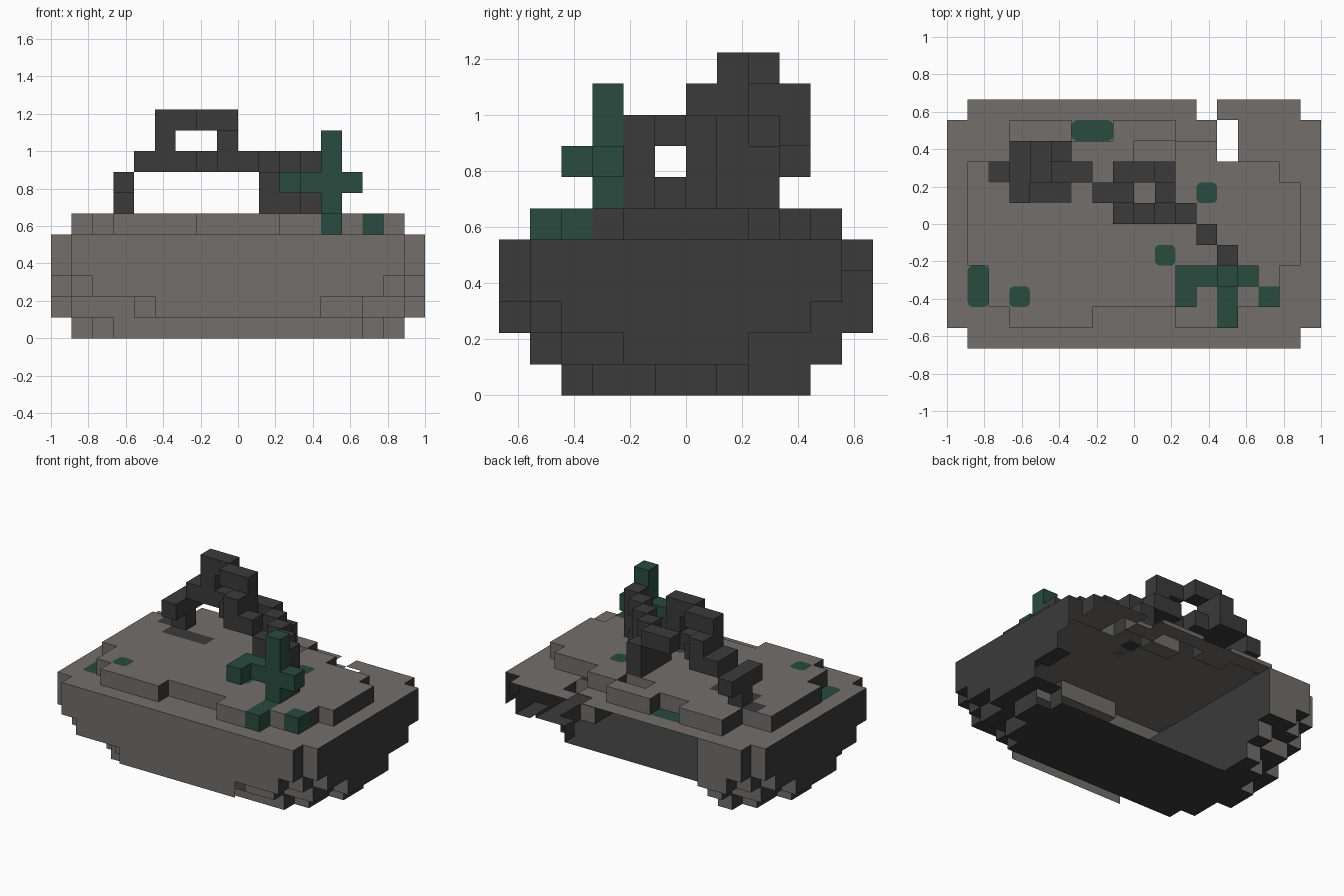
import bpy, bmesh, math

if "Cube" in bpy.data.objects:
    bpy.data.objects.remove(bpy.data.objects["Cube"])

U = 1 / 9  # edge of one block


def material(name, rgb):
    m = bpy.data.materials.new(name)
    m.diffuse_color = (*rgb, 1)
    m.use_nodes = True
    m.node_tree.nodes["Principled BSDF"].inputs["Base Color"].default_value = m.diffuse_color
    return m


GREY = material("stone grey", (0.168, 0.158, 0.145))
DARK = material("charcoal", (0.043, 0.043, 0.043))
GREEN = material("moss green", (0.023, 0.070, 0.050))
MATS = [GREY, DARK, GREEN]
DIRS = [(1, 0, 0), (-1, 0, 0), (0, 1, 0), (0, -1, 0), (0, 0, 1), (0, 0, -1)]


def finish(bm, name):
    bmesh.ops.remove_doubles(bm, verts=bm.verts, dist=1e-5)
    me = bpy.data.meshes.new(name)
    bm.to_mesh(me)
    bm.free()
    for m in MATS:
        me.materials.append(m)
    ob = bpy.data.objects.new(name, me)
    bpy.context.collection.objects.link(ob)
    return ob


def boxes(*items):
    """Cells filled by boxes given as x0, x1, y0, y1, z0, z1."""
    return {(i, j, k) for a, b, c, d, e, f in items
            for i in range(a, b) for j in range(c, d) for k in range(e, f)}


def block_mesh(name, cells, colour, keep=None):
    """Make the outer faces of a set of cells; colour and keep are rules."""
    bm = bmesh.new()
    for c in sorted(cells):
        for n in DIRS:
            if tuple(p + q for p, q in zip(c, n)) in cells:
                continue
            if keep and not keep(c, n):
                continue
            axis = [abs(v) for v in n].index(1)
            s = n[axis]
            u, w = (axis + 1) % 3, (axis + 2) % 3
            verts = []
            for a, b in ((-1, -1), (1, -1), (1, 1), (-1, 1)):
                p = [v + 0.5 for v in c]
                p[axis] += 0.5 * s
                p[u] += 0.5 * a
                p[w] += 0.5 * b * s
                verts.append(bm.verts.new([v * U for v in p]))
            bm.faces.new(verts).material_index = colour(c, n)
    return finish(bm, name)


# Rock base: half width of each row, from the middle outward, per layer
HALF = [
    [8, 7, 7, 6, 0, 0],
    [9, 9, 8, 8, 6, 4],
    [9, 9, 9, 9, 8, 7],
    [9, 9, 9, 9, 9, 8],
    [9, 9, 9, 9, 9, 8],
]
base = set()
for k, widths in enumerate(HALF):
    for r, h in enumerate(widths):
        for j in (r, -r - 1):
            base |= {(i, j, k) for i in range(-h, h)}
base.discard((-6, -5, 1))

# Raised layer on top of the rock
plateau = boxes((-7, 7, -4, 3, 5, 6), (-8, 8, -2, 2, 5, 6), (-8, -7, 2, 3, 5, 6),
                (-6, -2, -5, -4, 5, 6), (2, 5, -5, -4, 5, 6), (-6, 0, 3, 4, 5, 6),
                (-6, -3, 4, 5, 5, 6), (-1, 2, 4, 5, 5, 6), (2, 4, 3, 4, 5, 6))
mossy = {(4, -5, 5), (4, -4, 5), (6, -4, 5)}
plateau |= mossy
gaps = {(4, 3), (4, 4), (3, 5)}


def rock_colour(c, n):
    if c in mossy:
        return 2
    return 1 if n[0] or n[2] < 0 else 0


def rock_keep(c, n):
    i, j, k = c
    if k == 4 and n[2] > 0 and (i, j) in gaps:
        return False
    if k == 1 and j == -6 and n[1] >= 0:        # thin lip at the front
        return False
    if k == 5:
        return True
    if n[0] > 0 and j >= 2:                     # ragged right edge of the opening
        return k >= {2: 2, 3: 2, 4: 3, 5: 4}[j]
    if n[0] < 0 and j > 0:
        return i < -5
    if n[1] > 0:                                # open back
        return i < -5
    if n[2] < 0:                                # floor only under the front part
        return j < 2 or i < -5 or (i >= 6 and k > 1 and j < 4)
    return True


block_mesh("rock", base | plateau, rock_colour, rock_keep)

# Inner wall beside the opening at the back
inner = {c for c in base if c[0] == -6}
block_mesh("inner_wall", inner, lambda c, n: 1, lambda c, n: n[0] > 0)

# Twisted dark arch
arch = boxes(
    # left foot
    (-6, -5, 2, 3, 6, 7), (-6, -5, 1, 4, 7, 8),
    # beam
    (-5, -3, 3, 4, 8, 9), (-5, -2, 2, 3, 8, 9), (-2, 0, 1, 2, 8, 9),
    (-1, 1, 0, 1, 8, 9), (2, 3, 0, 1, 8, 9), (-1, 1, 2, 3, 8, 9),
    (1, 2, 1, 2, 8, 9), (3, 4, -1, 0, 8, 9),
    # upper loop
    (-4, -3, 2, 4, 9, 10), (-1, 0, 0, 2, 9, 10),
    (-4, -2, 2, 3, 10, 11), (-2, 0, 1, 2, 10, 11),
    # right foot
    (1, 3, 0, 1, 6, 8), (1, 2, 1, 3, 6, 8), (3, 4, -1, 0, 6, 7), (4, 5, -2, -1, 6, 9))
block_mesh("arch", arch, lambda c, n: 1)

# Green plant with side arms
plant = boxes((4, 5, -3, -2, 6, 10), (2, 6, -3, -2, 7, 8), (2, 3, -4, -3, 7, 8))
block_mesh("plant", plant, lambda c, n: 2)


def patch(name, x0, x1, y0, y1, z, mat, r=0.25):
    """Thin painted patch with rounded corners on an upper surface."""
    bm = bmesh.new()
    pts = []
    for q, (cx, cy) in enumerate(((x1 - r, y1 - r), (x0 + r, y1 - r),
                                  (x0 + r, y0 + r), (x1 - r, y0 + r))):
        for s in range(4):
            a = math.radians(90 * q + 30 * s)
            pts.append((cx + r * math.cos(a), cy + r * math.sin(a)))
    f = bm.faces.new([bm.verts.new((x * U, y * U, z * U + 0.002)) for x, y in pts])
    f.material_index = mat
    return finish(bm, name)


# Moss spots and the dark ground around the left foot
for x0, x1, y0, y1, z in ((-3, -1, 4, 5, 5), (3, 4, 1, 2, 6), (1, 2, -2, -1, 6),
                          (-8, -7, -4, -2, 5), (-6, -5, -4, -3, 6)):
    patch("moss_spot", x0, x1, y0, y1, z, 2)
patch("dark_ground", -7, -5, 2, 3, 6, 1, 0.05)
patch("dark_ground", -6, -3, 1, 2, 6, 1, 0.05)
